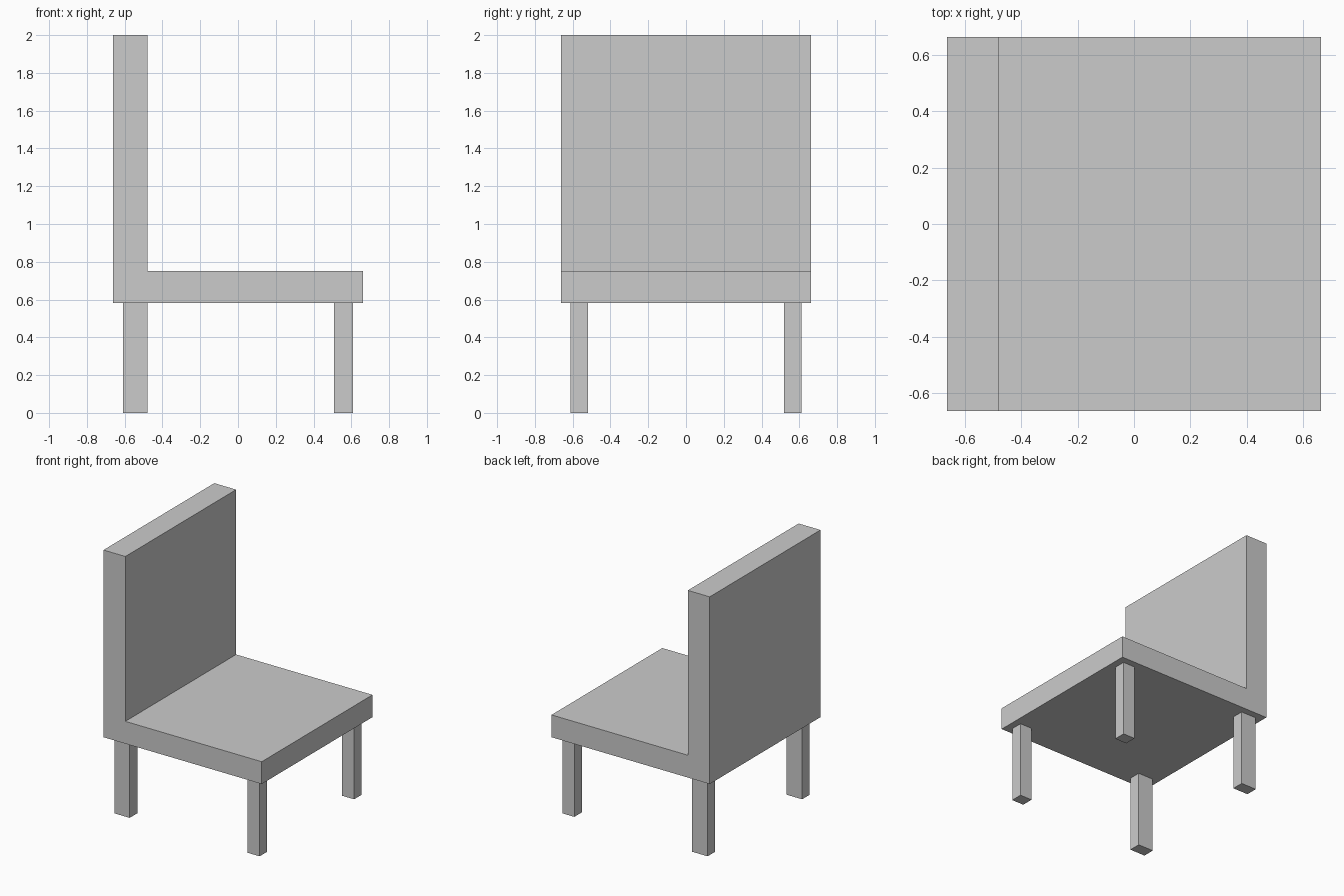
import bpy
import bmesh

if "Cube" in bpy.data.objects:
    bpy.data.objects.remove(bpy.data.objects["Cube"])


def extrude_profile(name, profile, y0, y1):
    """Extrude an outline in the xz plane from y0 to y1."""
    bm = bmesh.new()
    face = bm.faces.new([bm.verts.new((x, y0, z)) for x, z in profile])
    ext = bmesh.ops.extrude_face_region(bm, geom=[face], use_keep_orig=True)
    moved = [g for g in ext["geom"] if isinstance(g, bmesh.types.BMVert)]
    bmesh.ops.translate(bm, verts=moved, vec=(0, y1 - y0, 0))
    bmesh.ops.recalc_face_normals(bm, faces=bm.faces[:])
    mesh = bpy.data.meshes.new(name)
    bm.to_mesh(mesh)
    bm.free()
    obj = bpy.data.objects.new(name, mesh)
    bpy.context.collection.objects.link(obj)
    return obj


HALF = 0.663       # half width and depth of the seat
SEAT_BOTTOM = 0.582
SEAT_TOP = 0.751
BACK_FRONT = -0.48

# Seat and backrest: one L-shaped body
extrude_profile("seat_and_backrest", [
    (-HALF, SEAT_BOTTOM), (HALF, SEAT_BOTTOM), (HALF, SEAT_TOP),
    (BACK_FRONT, SEAT_TOP), (BACK_FRONT, 2.0), (-HALF, 2.0)], -HALF, HALF)

# Legs: the pair under the backrest is thicker
for pair, x0, x1 in (("back_leg", -0.609, BACK_FRONT), ("front_leg", 0.508, 0.609)):
    outline = [(x0, 0), (x1, 0), (x1, SEAT_BOTTOM), (x0, SEAT_BOTTOM)]
    for side, y0, y1 in (("right", -0.611, -0.52), ("left", 0.52, 0.611)):
        extrude_profile(f"{pair}_{side}", outline, y0, y1)
